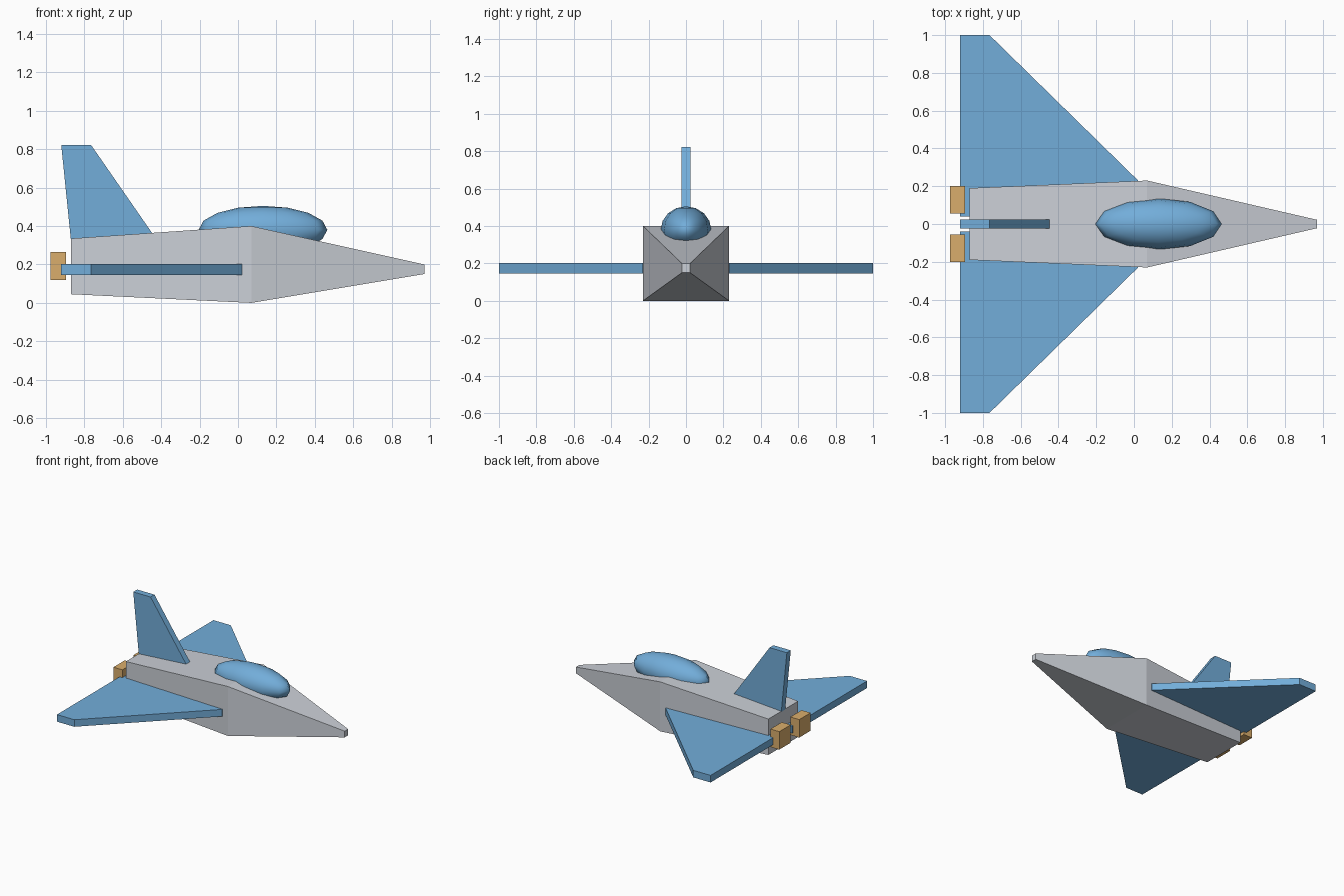
import bpy, bmesh
from mathutils import Vector

cube = bpy.data.objects.get("Cube")
if cube:
    bpy.data.objects.remove(cube, do_unlink=True)


def material(name, rgb):
    m = bpy.data.materials.new(name)
    m.use_nodes = True
    m.diffuse_color = (*rgb, 1)
    m.node_tree.nodes["Principled BSDF"].inputs["Base Color"].default_value = (*rgb, 1)
    return m


blue = material("sky blue", (0.17, 0.42, 0.70))
grey = material("pale grey", (0.60, 0.63, 0.68))
tan = material("tan", (0.70, 0.42, 0.15))


def add_object(name, bm, mat):
    bmesh.ops.recalc_face_normals(bm, faces=bm.faces)
    mesh = bpy.data.meshes.new(name)
    bm.to_mesh(mesh)
    bm.free()
    mesh.materials.append(mat)
    obj = bpy.data.objects.new(name, mesh)
    bpy.context.collection.objects.link(obj)
    return obj


def plate(name, outline, offset, mat):
    """Extrude a flat outline along an offset."""
    bm = bmesh.new()
    face = bm.faces.new([bm.verts.new(p) for p in outline])
    new = bmesh.ops.extrude_face_region(bm, geom=[face], use_keep_orig=True)["geom"]
    verts = [g for g in new if isinstance(g, bmesh.types.BMVert)]
    bmesh.ops.translate(bm, verts=verts, vec=Vector(offset))
    return add_object(name, bm, mat)


# Fuselage: rectangular sections (x, half width, bottom, top) joined tail to nose
bm = bmesh.new()
loops = []
for x, w, low, high in [(-0.87, 0.19, 0.045, 0.335), (0.07, 0.23, 0, 0.4), (0.97, 0.022, 0.15, 0.2)]:
    corners = [(-w, low), (w, low), (w, high), (-w, high)]
    loops.append([bm.verts.new((x, y, z)) for y, z in corners])
for a, b in zip(loops, loops[1:]):
    for i in range(4):
        j = (i + 1) % 4
        bm.faces.new((a[i], a[j], b[j], b[i]))
bm.faces.new(loops[0])
bm.faces.new(loops[-1])
add_object("fuselage", bm, grey)

# Wings and engine blocks, mirrored across the centreline
for side, s in (("left", 1), ("right", -1)):
    outline = [(-0.92, 0.04), (-0.92, 1), (-0.765, 1), (0.02, 0.232), (0.02, 0.04)]
    plate(side + "_wing", [(x, s * y, 0.145) for x, y in outline], (0, 0, 0.057), blue)
    block = [(-0.975, 0.055), (-0.895, 0.055), (-0.895, 0.2), (-0.975, 0.2)]
    plate(side + "_engine", [(x, s * y, 0.12) for x, y in block], (0, 0, 0.145), tan)

# Tail fin
fin = [(-0.92, 0.822), (-0.765, 0.822), (-0.41, 0.31), (-0.868, 0.31)]
plate("tail_fin", [(x, -0.025, z) for x, z in fin], (0, 0.05, 0), blue)

# Canopy: stretched smooth ball
bpy.ops.mesh.primitive_uv_sphere_add(segments=12, ring_count=8, radius=1, location=(0.13, 0, 0.38))
canopy = bpy.context.object
canopy.name = "canopy"
canopy.scale = (0.335, 0.135, 0.125)
canopy.data.materials.append(blue)
bpy.ops.object.shade_smooth()
